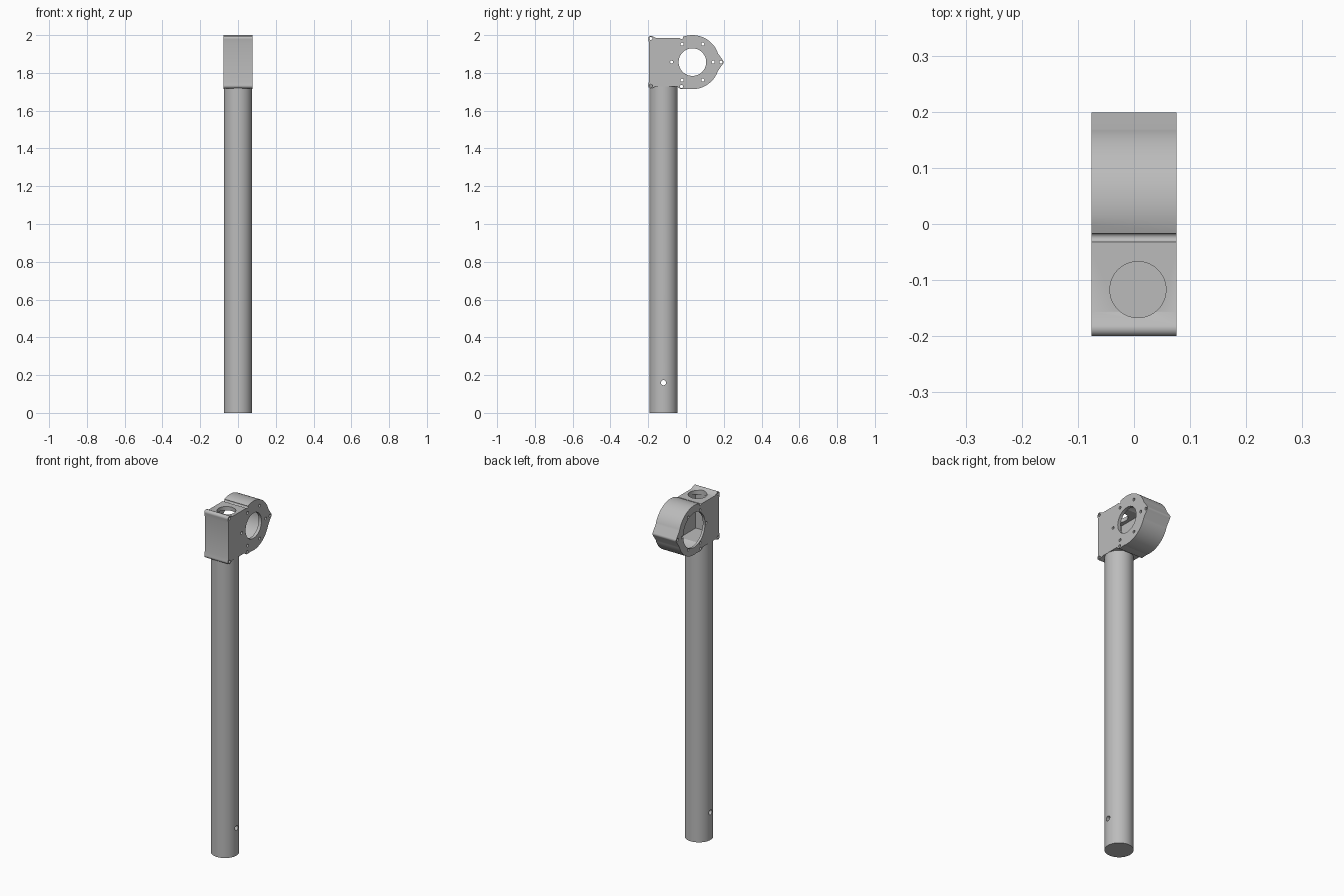
import bpy, bmesh, math
from mathutils import Matrix

cube = bpy.data.objects.get("Cube")
if cube:
    bpy.data.objects.remove(cube, do_unlink=True)

grey = bpy.data.materials.new("plain_grey")
grey.use_nodes = True
colour = (0.5, 0.5, 0.5, 1)
grey.diffuse_color = colour
grey.node_tree.nodes["Principled BSDF"].inputs["Base Color"].default_value = colour

HALF = 0.076            # half width of the housing
CY, CZ, R = 0.034, 1.857, 0.143   # round end of the housing
TUBE_Y = -0.119


def make(name, bm):
    bmesh.ops.recalc_face_normals(bm, faces=bm.faces)
    mesh = bpy.data.meshes.new(name)
    bm.to_mesh(mesh)
    bm.free()
    mesh.materials.append(grey)
    ob = bpy.data.objects.new(name, mesh)
    bpy.context.collection.objects.link(ob)
    return ob


def cylinder(name, r, length, centre, axis="X", sides=64):
    bm = bmesh.new()
    turn = Matrix.Rotation(math.pi / 2, 4, "Y") if axis == "X" else Matrix()
    bmesh.ops.create_cone(bm, cap_ends=True, segments=sides, radius1=r, radius2=r,
                          depth=length, matrix=Matrix.Translation(centre) @ turn)
    return make(name, bm)


def box(name, x, y, z):
    bm = bmesh.new()
    bmesh.ops.create_cube(bm, size=1)
    for v in bm.verts:
        v.co = [lo + (c + 0.5) * (hi - lo) for c, (lo, hi) in zip(v.co, (x, y, z))]
    return make(name, bm)


def lug(centre, base, r=0.014):
    # rounded boss blended into the wall by the outline around its base points
    pts = [(centre[0] + r * math.cos(math.tau * i / 24),
            centre[1] + r * math.sin(math.tau * i / 24)) for i in range(24)] + base
    bm = bmesh.new()
    for x in (-HALF, HALF):
        for y, z in pts:
            bm.verts.new((x, y, z))
    hull = bmesh.ops.convex_hull(bm, input=bm.verts)
    bmesh.ops.delete(bm, geom=list({g for g in hull["geom_interior"]
                                    if isinstance(g, bmesh.types.BMVert)}), context="VERTS")
    bmesh.ops.dissolve_limit(bm, angle_limit=0.01, verts=bm.verts, edges=bm.edges)
    return make("lug", bm)


def combine(target, other, operation):
    mod = target.modifiers.new(operation, "BOOLEAN")
    mod.operation, mod.object, mod.solver = operation, other, "EXACT"
    bpy.context.view_layer.objects.active = target
    bpy.ops.object.modifier_apply(modifier=mod.name)
    bpy.data.objects.remove(other, do_unlink=True)


# Housing: round end, square block and five screw lugs
housing = cylinder("housing", R, 2 * HALF, (0, CY, CZ), sides=96)
combine(housing, box("block", (-HALF, HALF), (-0.196, CY), (1.729, 1.984)), "UNION")
lug_spots = [(0.185, CZ)]
combine(housing, lug((0.185, CZ), [(0.168, CZ - 0.048), (0.168, CZ + 0.048), (0.1, CZ)]), "UNION")
for s in (-1, 1):
    front, middle = (-0.186, CZ + s * 0.125), (-0.024, CZ + s * 0.129)
    lug_spots += [front, middle]
    combine(housing, lug(front, [(-0.155, CZ + s * 0.126), (-0.195, CZ + s * 0.095),
                                 (-0.155, CZ + s * 0.1)]), "UNION")
    combine(housing, lug(middle, [(-0.052, CZ + s * 0.126), (0.02, CZ + s * 0.141),
                                  (0, CZ + s * 0.1)]), "UNION")

# Hollow inside
cavity = cylinder("cavity", 0.12, 0.12, (-0.002, CY, CZ))
combine(cavity, box("block_cavity", (-0.062, 0.058), (-0.172, CY), (1.755, 1.962)), "UNION")
combine(housing, cavity, "DIFFERENCE")

# Large opening on the right, shaft hole on the left, round port on top
combine(housing, cylinder("opening", 0.1, 0.06, (-0.075, CY, CZ)), "DIFFERENCE")
combine(housing, cylinder("shaft_hole", 0.073, 0.06, (0.075, CY, CZ)), "DIFFERENCE")
combine(housing, cylinder("top_port", 0.05, 0.1, (0.007, -0.117, 1.98), "Z"), "DIFFERENCE")

# Screw holes through the lugs and around the shaft
ring = [(CY + 0.11 * math.cos(i * math.pi / 3), CZ + 0.11 * math.sin(i * math.pi / 3))
        for i in range(6)]
for y, z in lug_spots + ring:
    combine(housing, cylinder("screw_hole", 0.008, 0.3, (0, y, z), sides=20), "DIFFERENCE")

# Long tube with a cross pin hole near the foot
tube = cylinder("tube", 0.0745, 1.74, (0, TUBE_Y, 0.87), "Z", 96)
combine(tube, cylinder("pin_hole", 0.014, 0.3, (0, TUBE_Y, 0.16), sides=32), "DIFFERENCE")

for ob in (housing, tube):
    bpy.ops.object.select_all(action="DESELECT")
    ob.select_set(True)
    bpy.context.view_layer.objects.active = ob
    bpy.ops.object.shade_smooth_by_angle(angle=math.radians(30))
